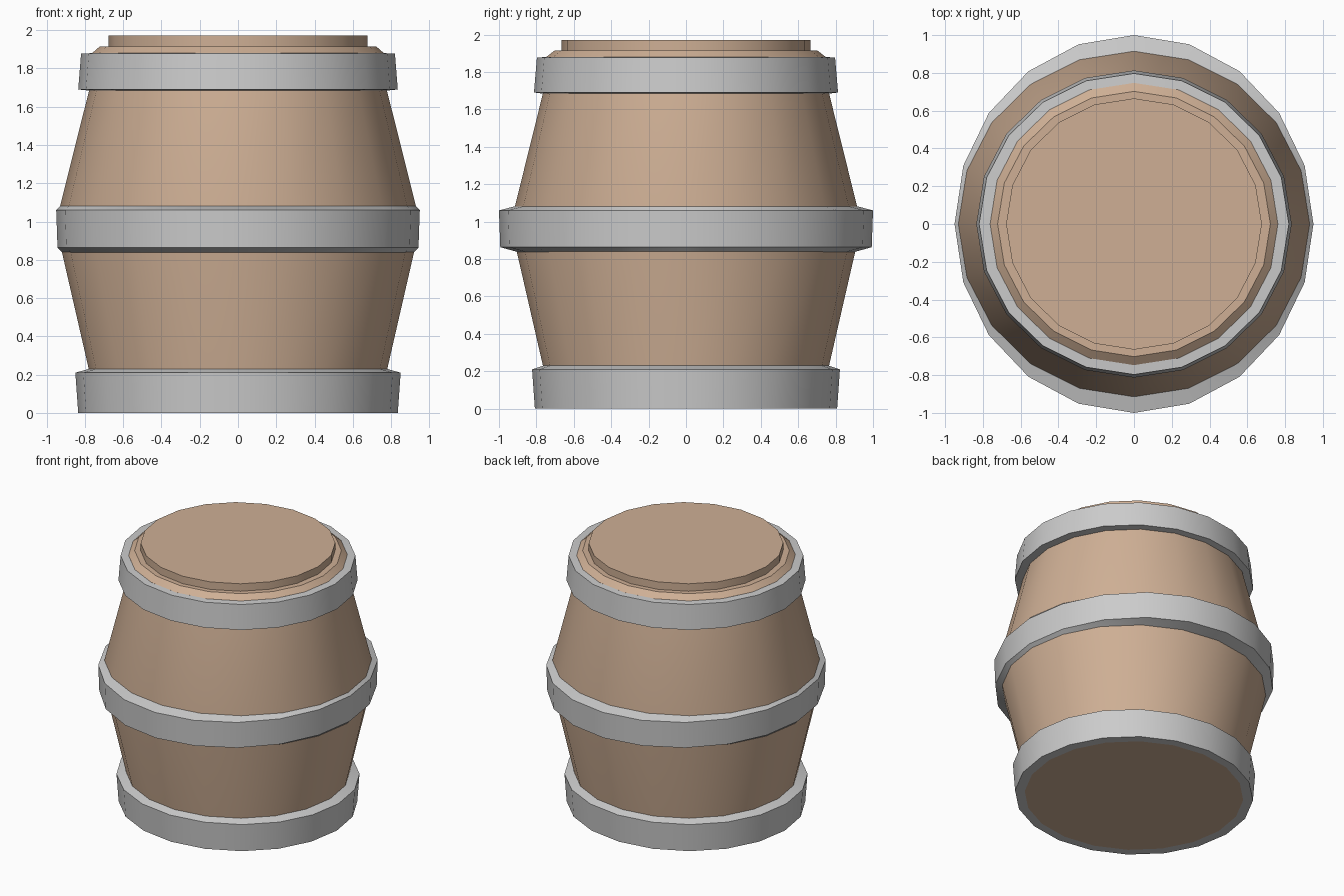
import bpy, bmesh
from math import cos, sin, radians, tau

if "Cube" in bpy.data.objects:
    bpy.data.objects.remove(bpy.data.objects["Cube"])

SIDES = 20

wood = bpy.data.materials.new("wood")
wood.diffuse_color = (0.62, 0.43, 0.30, 1)
wood.use_nodes = True
wood.node_tree.nodes["Principled BSDF"].inputs["Base Color"].default_value = wood.diffuse_color


def lathe(name, profile, ring=False, mat=None):
    """Spin (x radius, y radius, z) points; a ring closes on itself, else ends are capped."""
    bm = bmesh.new()
    loops = [[bm.verts.new((rx * cos(tau * i / SIDES), ry * sin(tau * i / SIDES), z))
              for i in range(SIDES)] for rx, ry, z in profile]
    pairs = list(zip(loops, loops[1:]))
    if ring:
        pairs.append((loops[-1], loops[0]))
    else:
        bm.faces.new(loops[0])
        bm.faces.new(loops[-1])
    for a, b in pairs:
        for i in range(SIDES):
            j = (i + 1) % SIDES
            bm.faces.new((a[i], a[j], b[j], b[i]))
    bmesh.ops.recalc_face_normals(bm, faces=bm.faces)
    mesh = bpy.data.meshes.new(name)
    bm.to_mesh(mesh)
    bm.free()
    obj = bpy.data.objects.new(name, mesh)
    bpy.context.collection.objects.link(obj)
    if mat:
        mesh.materials.append(mat)
    bpy.ops.object.select_all(action='DESELECT')
    obj.select_set(True)
    bpy.context.view_layer.objects.active = obj
    bpy.ops.object.shade_smooth_by_angle(angle=radians(25))
    return obj


# Wooden body with sloped shoulder
lathe("barrel_body", [
    (0.765, 0.745, 0.0), (0.78, 0.765, 0.23), (0.92, 0.905, 0.84),
    (0.93, 0.915, 1.08), (0.778, 0.765, 1.685), (0.762, 0.747, 1.88),
    (0.722, 0.702, 1.915)], mat=wood)

# Raised lid
lathe("lid", [(0.677, 0.665, 1.90), (0.677, 0.665, 1.972)], mat=wood)

# Metal hoops
lathe("bottom_hoop", [
    (0.765, 0.745, 0.0), (0.835, 0.808, 0.0), (0.85, 0.823, 0.21),
    (0.778, 0.763, 0.23)], ring=True)
lathe("middle_hoop", [
    (0.918, 0.903, 0.838), (0.943, 0.993, 0.863), (0.95, 1.0, 1.06),
    (0.928, 0.913, 1.082)], ring=True)
lathe("top_hoop", [
    (0.776, 0.763, 1.684), (0.835, 0.813, 1.69), (0.82, 0.797, 1.877),
    (0.76, 0.745, 1.88)], ring=True)
